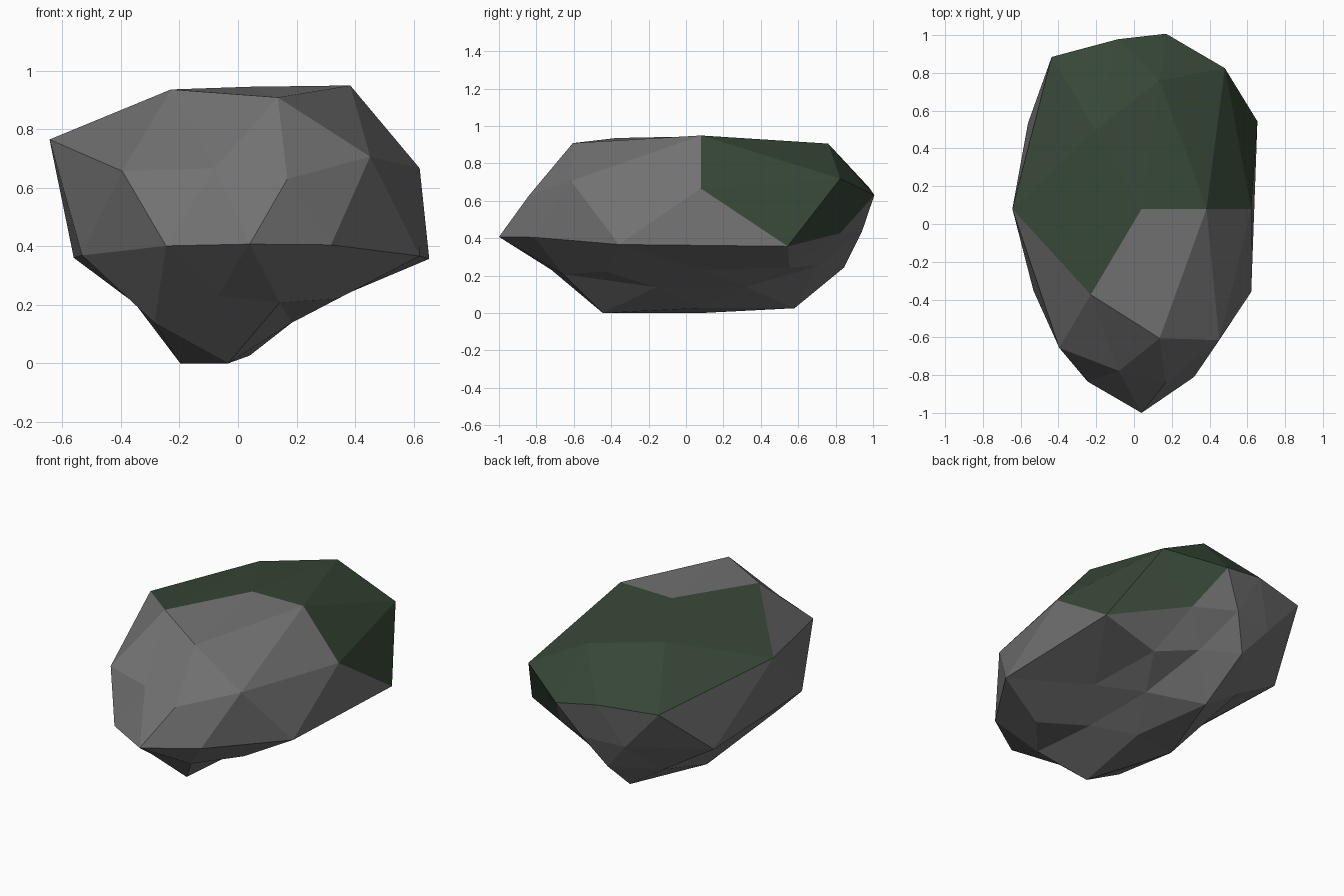
import bpy, bmesh
from math import atan2, degrees
from mathutils import Vector

default = bpy.data.objects.get("Cube")
if default:
    bpy.data.objects.remove(default, do_unlink=True)


def make_material(name, colour):
    mat = bpy.data.materials.new(name)
    mat.use_nodes = True
    mat.diffuse_color = colour
    mat.node_tree.nodes["Principled BSDF"].inputs["Base Color"].default_value = colour
    return mat


def azimuth(direction):
    return round(degrees(atan2(direction.y, direction.x))) % 360


def is_mossy(direction):
    """Moss covers the rear of the cap and spills over the rear left side."""
    on_cap = direction.z > 0.5 and azimuth(direction) < 190
    on_spill = direction.z > 0.1 and 5 < azimuth(direction) < 63
    return on_cap or on_spill


# Radial stretch of each vertex, ring by ring from the top, counter-clockwise
RING_STRETCH = [
    [1.2],
    [1.52, 1.36, 1.35, 1.47, 1.37],
    [1.49, 1.11, 1.87, 1.06, 1.39],
    [1.51, 1.09, 1.53, 1.4, 1.08],
    [1.5, 0.92, 0.86, 1, 1.47, 1.4, 1.13, 1.08, 1.1, 1.42],
    [0.9, 0.9, 1.02, 0.94, 0.97],
    [0.85, 0.78, 1, 1.1, 0.91],
    [0.78, 1, 1.05, 1.05, 0.78],
    [0.88],
]
stretches = [value for ring in RING_STRETCH for value in ring]

# Faceted boulder from a low-poly sphere
bm = bmesh.new()
bmesh.ops.create_icosphere(bm, subdivisions=2, radius=1)

# Moss faces are chosen by direction while the sphere is still round
for face in bm.faces:
    face.smooth = False
    face.material_index = int(is_mossy(face.calc_center_median()))

# Stretch the sphere into a long, irregular boulder
core = Vector((0.04, 0.08, 0.53))
ordered = sorted(bm.verts, key=lambda v: (-round(v.co.z, 2), azimuth(v.co)))
for vert, stretch in zip(ordered, stretches):
    x, y, z = vert.co
    vert.co = core + stretch * Vector((0.43 * x, y, 0.46 * z - 0.12))

# Rest the boulder on the ground
lowest = min(v.co.z for v in bm.verts)
bmesh.ops.translate(bm, verts=bm.verts, vec=(0, 0, -lowest))

mesh = bpy.data.meshes.new("boulder")
bm.to_mesh(mesh)
bm.free()
mesh.materials.append(make_material("grey stone", (0.17, 0.17, 0.17, 1)))
mesh.materials.append(make_material("dark green moss", (0.037, 0.062, 0.037, 1)))
boulder = bpy.data.objects.new("boulder", mesh)
bpy.context.collection.objects.link(boulder)
